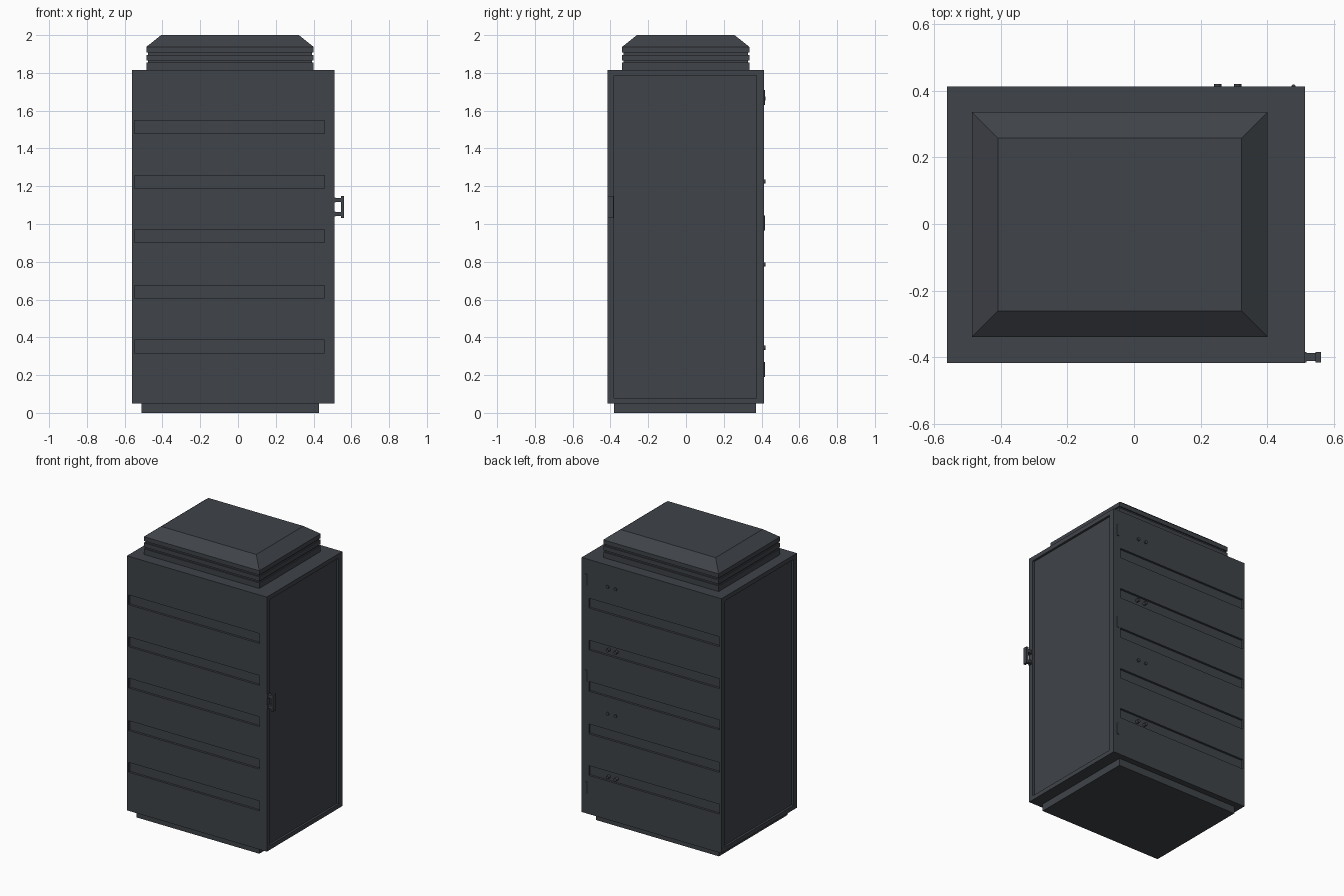
import bpy, bmesh, math
from mathutils import Matrix, Vector

if "Cube" in bpy.data.objects:
    bpy.data.objects.remove(bpy.data.objects["Cube"])

slate = bpy.data.materials.new("dark_slate")
slate.diffuse_color = (0.05, 0.056, 0.066, 1)
slate.use_nodes = True
slate.node_tree.nodes["Principled BSDF"].inputs["Base Color"].default_value = slate.diffuse_color


def finish(name, bm):
    bmesh.ops.recalc_face_normals(bm, faces=bm.faces)
    me = bpy.data.meshes.new(name)
    bm.to_mesh(me)
    bm.free()
    me.materials.append(slate)
    ob = bpy.data.objects.new(name, me)
    bpy.context.collection.objects.link(ob)
    return ob


def add_box(bm, x0, x1, y0, y1, z0, z1):
    m = Matrix.Translation(((x0 + x1) / 2, (y0 + y1) / 2, (z0 + z1) / 2)) @ \
        Matrix.Diagonal((x1 - x0, y1 - y0, z1 - z0, 1))
    bmesh.ops.create_cube(bm, size=1, matrix=m)


def boxes(name, dims):
    bm = bmesh.new()
    for d in dims:
        add_box(bm, *d)
    return finish(name, bm)


def add_cyl(bm, centre, r, depth, axis, n=16):
    rot = Vector((0, 0, 1)).rotation_difference(Vector(axis)).to_matrix().to_4x4()
    bmesh.ops.create_cone(bm, cap_ends=True, segments=n, radius1=r, radius2=r,
                          depth=depth, matrix=Matrix.Translation(centre) @ rot)


X0, X1, Y0, Y1 = -0.56, 0.512, -0.416, 0.412
D = 0.015

# Cabinet body with recessed slots front and back, and recessed side panels
body = boxes("cabinet_body", [(X0, X1, Y0, Y1, 0.05, 1.815)])
cuts = []
for z in (0.352, 0.641, 0.936, 1.222, 1.513):
    for y0, y1 in ((Y0 - 0.05, Y0 + D), (Y1 - D, Y1 + 0.05)):
        cuts.append((-0.547, 0.457, y0, y1, z - 0.034, z + 0.034))
for x0, x1 in ((X0 - 0.05, X0 + D), (X1 - D, X1 + 0.05)):
    cuts.append((x0, x1, -0.38, 0.372, 0.08, 1.785))
cutter = boxes("recess_cutter", cuts)
cutter.hide_render = True
mod = body.modifiers.new("recesses", 'BOOLEAN')
mod.operation = 'DIFFERENCE'
mod.solver = 'EXACT'
mod.object = cutter
dg = bpy.context.evaluated_depsgraph_get()
cut_mesh = bpy.data.meshes.new_from_object(body.evaluated_get(dg))
body.modifiers.clear()
body.data = cut_mesh
bpy.data.objects.remove(cutter)

# Plinth
boxes("plinth", [(-0.512, 0.43, -0.38, 0.37, 0, 0.05)])

# Roof cap: rectangular rings stacked as (inset, height), with two grooves
bm = bmesh.new()
profile = [(0, 1.815), (0, 1.854), (0.008, 1.854), (0.008, 1.866), (0, 1.866),
           (0, 1.896), (0.008, 1.896), (0.008, 1.908), (0, 1.908),
           (0, 1.938), (0.078, 2.0)]
rings = []
for i, z in profile:
    a, b, c, d = -0.485 + i, 0.4 - i, -0.338 + i, 0.335 - i
    rings.append([bm.verts.new(p) for p in ((a, c, z), (b, c, z), (b, d, z), (a, d, z))])
for lo, hi in zip(rings, rings[1:]):
    for k in range(4):
        n = (k + 1) % 4
        bm.faces.new((lo[k], lo[n], hi[n], hi[k]))
bm.faces.new(rings[0][::-1])
bm.faces.new(rings[-1])
finish("roof_cap", bm)

# Door handle: grip plate on two posts with small feet
handle = [(0.544, 0.56, -0.415, -0.383, 1.032, 1.148)]
for z in (1.053, 1.127):
    handle.append((X1 - 0.004, 0.547, -0.411, -0.387, z - 0.01, z + 0.01))
    handle.append((X1 - 0.002, X1 + 0.005, -0.415, -0.383, z - 0.014, z + 0.014))
boxes("door_handle", handle)

# Hinge barrels on the back edge
bm = bmesh.new()
for z in (0.23, 1.005, 1.67):
    add_cyl(bm, (0.478, Y1 - 0.001, z), 0.007, 0.08, (0, 0, 1))
finish("hinges", bm)

# Pairs of lock studs on the back
bm = bmesh.new()
for z in (0.345, 0.785, 1.225, 1.665):
    for x in (0.251, 0.311):
        add_cyl(bm, (x, 0.4075, z), 0.011, 0.025, (0, 1, 0))
finish("back_studs", bm)
